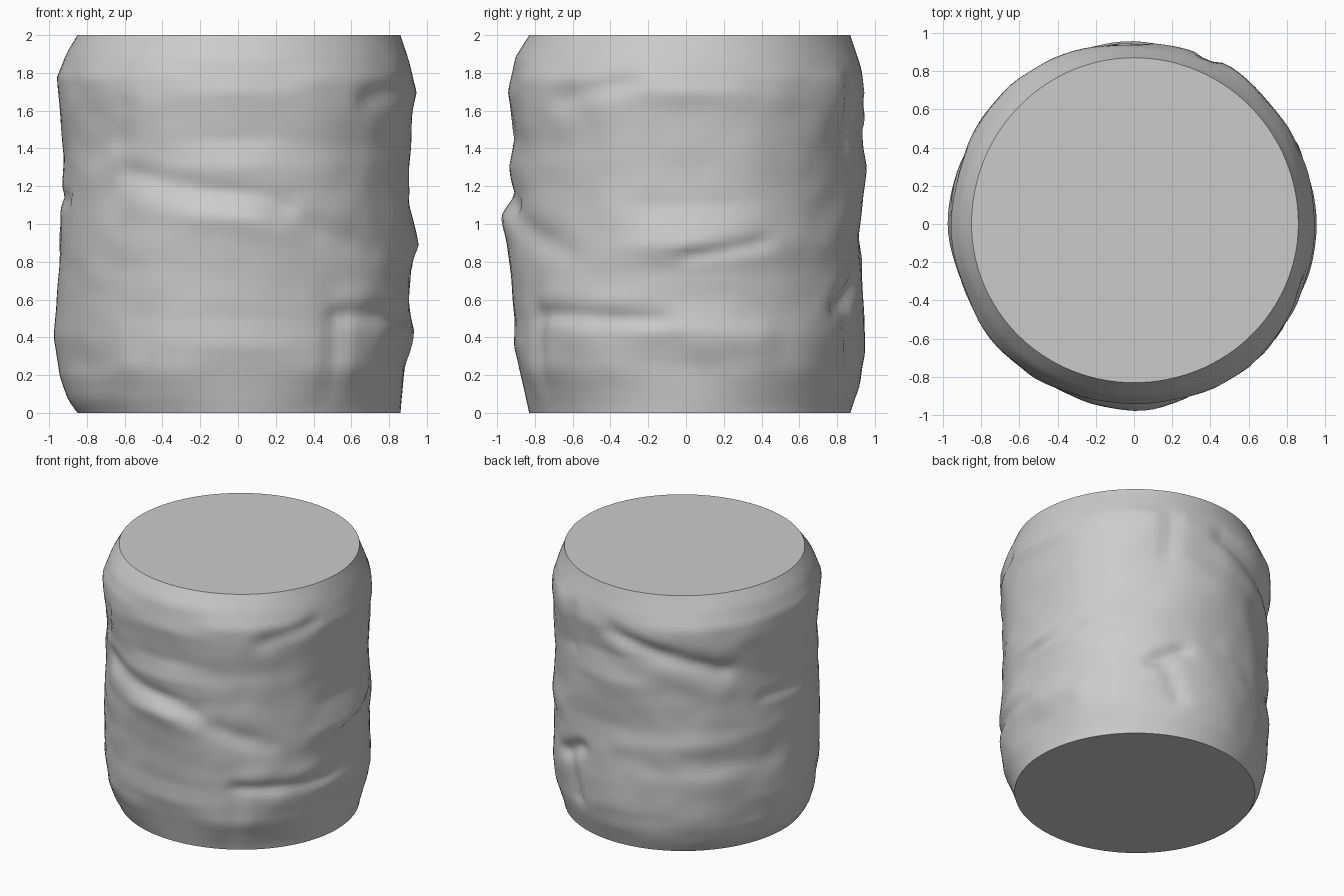
import bpy, bmesh, math
from mathutils import Vector, noise

if "Cube" in bpy.data.objects:
    bpy.data.objects.remove(bpy.data.objects["Cube"])

SEG, ROWS = 112, 72

# outer silhouettes (z, radius) on the right, back, left and front sides
RIGHT = [(0, .86), (.25, .88), (.35, .90), (.44, .925), (.6, .91), (.75, .915), (.88, .96), (1.1, .905),
         (1.3, .91), (1.6, .925), (1.7, .95), (1.85, .91), (2, .86)]
BACK = [(0, .87), (.15, .92), (.3, .945), (.5, .945), (.8, .925), (.95, .92), (1.3, .955), (1.5, .925),
        (1.7, .95), (1.85, .92), (2, .87)]
LEFT = [(0, .85), (.07, .90), (.2, .945), (.4, .975), (.6, .965), (.9, .935), (1.13, .94),
        (1.35, .925), (1.5, .935), (1.78, .955), (1.9, .91), (2, .85)]
FRONT = [(0, .83), (.35, .91), (.5, .905), (.7, .925), (1.04, .965), (1.17, .925),
         (1.3, .94), (1.45, .91), (1.7, .94), (1.88, .905), (2, .83)]
SIDES = [RIGHT, BACK, LEFT, FRONT]
# calmer shape for the diagonals between them
BODY = [(0, .855), (.08, .89), (.2, .92), (.4, .935), (.7, .94), (1.1, .93), (1.4, .93),
        (1.65, .955), (1.78, .95), (1.9, .905), (2, .855)]

# creases and ridges: angle, z, angle, z, height, width
MARKS = [
    (232, 1.27, 285, 1.10, -.02, .06), (235, 1.12, 285, .98, .012, .08),    # front ledge
    (285, 1.05, 318, .85, -.02, .07), (228, 1.44, 231, 1.62, -.015, .05),
    (303, .04, 304, .48, -.025, .05), (304, .53, 352, .49, -.018, .04),     # corner break
    (308, .62, 350, .60, .012, .07),
    (315, 1.66, 340, 1.75, -.018, .06), (318, .2, 320, .4, .015, .15),
    (0, .83, 25, .90, -.025, .04),                                          # right ledge
    (5, .36, 25, .40, .02, .09),
    (91, 1.69, 142, 1.44, -.03, .06), (95, 1.55, 140, 1.27, .012, .09),     # back groove
    (162, 1.16, 195, 1.13, -.02, .04), (95, .80, 175, .92, .01, .07),
    (110, .66, 165, .70, -.012, .08),
    (58, .56, 72, .68, -.04, .05), (64, .54, 70, .28, -.025, .05),          # back notch
    (65, 1.45, 66, 1.75, -.025, .05),
]


def lerp_profile(pts, z):
    for (z0, r0), (z1, r1) in zip(pts, pts[1:]):
        if z <= z1:
            return r0 + (r1 - r0) * (z - z0) / (z1 - z0)
    return pts[-1][1]


def mark_offset(deg, z):
    total = 0
    for a0, z0, a1, z1, h, w in MARKS:
        a = Vector((math.radians(a0) * .94, z0))
        d = Vector((math.radians(a1) * .94, z1)) - a
        mid = (a0 + a1) / 2
        x = (deg - mid + 180) % 360 - 180 + mid
        p = Vector((math.radians(x) * .94, z)) - a
        t = max(0, min(1, p.dot(d) / d.dot(d)))
        total += h * math.exp(-((p - d * t).length / w) ** 2)
    return total


def radius(ang, z):
    q = ang / (math.pi / 2)
    i, t = int(q) % 4, q % 1
    t = t * t * (3 - 2 * t)
    side = lerp_profile(SIDES[i], z) * (1 - t) + lerp_profile(SIDES[(i + 1) % 4], z) * t
    diag = math.sin(2 * ang) ** 2
    fade = min(1, z / .25, (2 - z) / .25)
    # the silhouettes shape the four sides, the calm body fills in between;
    # the rims keep the round outline of the sides
    mix = .85 * min(1, 1.6 * diag) * max(0, fade)
    r = side * (1 - mix) + lerp_profile(BODY, z) * mix
    r += (.012 if i == 1 else .004) * fade * diag
    p = Vector((math.cos(ang), math.sin(ang), z * 1.2))
    rough = .014 * noise.noise(p * 2.2) + .010 * noise.noise(p * 5)
    return r + fade * (mark_offset(math.degrees(ang), z) + rough * (.5 + .5 * diag))


# weathered stone drum: stacked rings with flat caps
bm = bmesh.new()
rings = []
for j in range(ROWS + 1):
    z = 2 * j / ROWS
    ring = []
    for i in range(SEG):
        a = 2 * math.pi * i / SEG
        r = radius(a, z)
        ring.append(bm.verts.new((r * math.cos(a), r * math.sin(a), z)))
    rings.append(ring)
for lo, hi in zip(rings, rings[1:]):
    for i in range(SEG):
        k = (i + 1) % SEG
        bm.faces.new((lo[i], lo[k], hi[k], hi[i]))
bm.faces.new(rings[-1])
bm.faces.new(rings[0][::-1])

mesh = bpy.data.meshes.new("stone_drum")
bm.to_mesh(mesh)
bm.free()
drum = bpy.data.objects.new("stone_drum", mesh)
bpy.context.collection.objects.link(drum)
bpy.context.view_layer.objects.active = drum
drum.select_set(True)
bpy.ops.object.shade_smooth_by_angle(angle=math.radians(40))
